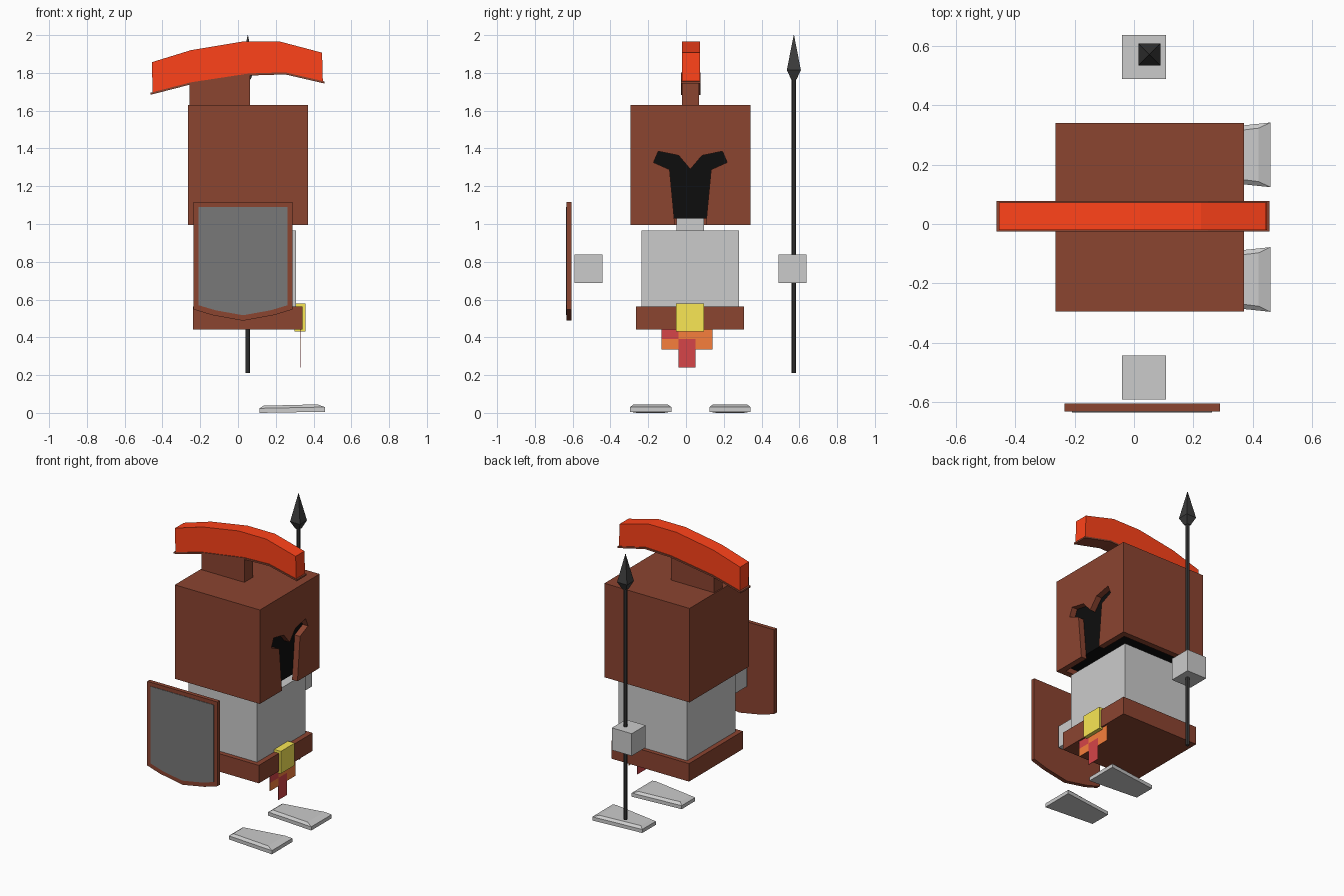
import bpy, bmesh
from mathutils import Vector

if "Cube" in bpy.data.objects:
    bpy.data.objects.remove(bpy.data.objects["Cube"])

CX, CY = 0.052, 0.023   # body axis; the figure faces +x


def material(name, r, g, b):
    m = bpy.data.materials.new(name)
    m.diffuse_color = (r, g, b, 1)
    m.use_nodes = True
    m.node_tree.nodes["Principled BSDF"].inputs["Base Color"].default_value = m.diffuse_color
    return m


BROWN = material("brown", 0.26, 0.058, 0.03)
RED = material("red", 1.0, 0.055, 0.01)
BLACK = material("black", 0.004, 0.004, 0.004)
SLATE = material("slate", 0.19, 0.19, 0.19)
IRON = material("iron", 0.045, 0.045, 0.045)
GOLD = material("gold", 0.95, 0.8, 0.09)
ORANGE = material("orange", 0.93, 0.21, 0.045)
CRIMSON = material("crimson", 0.67, 0.058, 0.065)


def finish(name, bm, mat=None):
    bmesh.ops.recalc_face_normals(bm, faces=bm.faces)
    me = bpy.data.meshes.new(name)
    bm.to_mesh(me)
    bm.free()
    ob = bpy.data.objects.new(name, me)
    bpy.context.collection.objects.link(ob)
    if mat:
        me.materials.append(mat)
    return ob


def box(name, x, y, z, mat=None):
    bm = bmesh.new()
    bmesh.ops.create_cube(bm, size=1)
    for v in bm.verts:
        v.co = [r[0] + (c + 0.5) * (r[1] - r[0]) for c, r in zip(v.co, (x, y, z))]
    return finish(name, bm, mat)


def prism(name, pts, axis, lo, hi, mat=None):
    """Extrude a 2D outline along x (outline is y,z) or y (outline is x,z)."""
    bm = bmesh.new()
    place = (lambda a, b: (lo, a, b)) if axis == "x" else (lambda a, b: (a, lo, b))
    face = bm.faces.new([bm.verts.new(place(*p)) for p in pts])
    new = bmesh.ops.extrude_face_region(bm, geom=[face])["geom"]
    step = Vector((hi - lo, 0, 0) if axis == "x" else (0, hi - lo, 0))
    bmesh.ops.translate(bm, vec=step, verts=[g for g in new if isinstance(g, bmesh.types.BMVert)])
    return finish(name, bm, mat)


def loft(name, rings, mat=None):
    """Skin a stack of rings with equal point counts and cap both ends."""
    bm = bmesh.new()
    vs = [[bm.verts.new(p) for p in ring] for ring in rings]
    for a, b in zip(vs, vs[1:]):
        for i in range(len(a)):
            j = (i + 1) % len(a)
            bm.faces.new((a[i], a[j], b[j], b[i]))
    bm.faces.new(vs[0])
    bm.faces.new(vs[-1])
    return finish(name, bm, mat)


def cut(target, cutter):
    cutter.hide_render = True
    cutter.hide_set(True)
    mod = target.modifiers.new("cut", "BOOLEAN")
    mod.operation = "DIFFERENCE"
    mod.solver = "EXACT"
    mod.object = cutter


# Helmet shell, hollow below with a Y-shaped face opening
helmet = box("helmet", (-0.265, 0.37), (-0.295, 0.341), (0.996, 1.63), BROWN)
cut(helmet, box("helmet_hollow", (-0.225, 0.33), (-0.255, 0.301), (0.9, 1.59)))
half = [(0.078, 0.95), (0.11, 1.288), (0.195, 1.326), (0.17, 1.385), (0.062, 1.363)]
slot = [(CY + a, z) for a, z in half] + [(CY, 1.29)] + [(CY - a, z) for a, z in reversed(half)]
cut(helmet, prism("face_slot", slot, "x", 0.25, 0.45))
box("helmet_lining", (-0.224, 0.329), (-0.254, 0.3), (1.03, 1.589), BLACK)

# Crest: holder, thin base strip and curved plume
prism("crest_holder", [(-0.258, 1.63), (0.063, 1.63), (0.063, 1.793), (-0.258, 1.742)],
      "y", -0.022, 0.069, BROWN)
low = [(-0.453, 1.697), (-0.25, 1.75), (0.06, 1.797), (0.25, 1.803), (0.449, 1.757)]
top = [(0.445, 1.907), (0.225, 1.965), (0.02, 1.965), (-0.25, 1.92), (-0.455, 1.857)]
prism("plume", low + top, "y", -0.021, 0.073, RED)
edge = [(-0.463, 1.695)] + low[1:4] + [(0.457, 1.755)]
prism("plume_base", edge + [(x, z - 0.011) for x, z in reversed(edge)], "y", -0.026, 0.078, BROWN)

# Body and belt
box("neck", (-0.02, 0.125), (-0.05, 0.094), (0.96, 1.03))
box("body", (-0.205, 0.307), (-0.235, 0.28), (0.55, 0.965))
box("belt", (-0.238, 0.342), (-0.266, 0.308), (0.442, 0.563), BROWN)
box("buckle", (0.298, 0.357), (-0.053, 0.095), (0.43, 0.58), GOLD)

# Thin hanging cloth under the buckle
box("cloth_left", (0.328, 0.331), (-0.13, -0.04), (0.335, 0.39), ORANGE)
box("cloth_patch", (0.328, 0.331), (-0.13, -0.04), (0.39, 0.445), CRIMSON)
box("cloth_right", (0.328, 0.331), (0.05, 0.139), (0.335, 0.445), ORANGE)
box("cloth_top", (0.328, 0.331), (-0.04, 0.05), (0.39, 0.445), ORANGE)
box("cloth_tail", (0.328, 0.331), (-0.04, 0.05), (0.24, 0.39), CRIMSON)

# Floating hands and feet
for side, sgn in (("left", 1), ("right", -1)):
    y = CY + sgn * 0.54
    box(side + "_hand", (-0.041, 0.107), (y - 0.074, y + 0.074), (0.688, 0.838))
    y = CY + sgn * 0.21

    def ring(x0, x1, w0, w1, z0, z1):
        return [(x0, y - w0, z0), (x1, y - w1, z1), (x1, y + w1, z1), (x0, y + w0, z0)]

    loft(side + "_foot", [ring(0.113, 0.46, 0.072, 0.109, 0.0, 0.006),
                          ring(0.113, 0.46, 0.072, 0.109, 0.024, 0.031),
                          ring(0.135, 0.42, 0.055, 0.09, 0.038, 0.045)])

# Shield with a dark front panel
def shield_outline(w, top_z, side_z, mid, mid_z, tip_z, c=0.027):
    return [(c - w, top_z), (c - w, side_z), (c - mid, mid_z), (c, tip_z),
            (c + mid, mid_z), (c + w, side_z), (c + w, top_z)]


prism("shield", shield_outline(0.262, 1.116, 0.548, 0.165, 0.518, 0.488), "y", -0.632, -0.605, BROWN)
prism("shield_panel", shield_outline(0.236, 1.09, 0.57, 0.145, 0.543, 0.517), "y", -0.635, -0.625, SLATE)

# Spear: eight-sided shaft and four-sided head
SX, SY = 0.052, 0.571
bm = bmesh.new()
bmesh.ops.create_cone(bm, cap_ends=True, segments=8, radius1=0.012, radius2=0.012, depth=1.57)
bmesh.ops.translate(bm, vec=(SX, SY, 0.995), verts=bm.verts)
finish("spear_shaft", bm, IRON)


def square(r, z):
    return [(SX + a * r, SY + b * r, z) for a, b in ((-1, -1), (1, -1), (1, 1), (-1, 1))]


loft("spear_head", [square(0.014, 1.765), square(0.037, 1.815), square(0.001, 2.0)], IRON)
